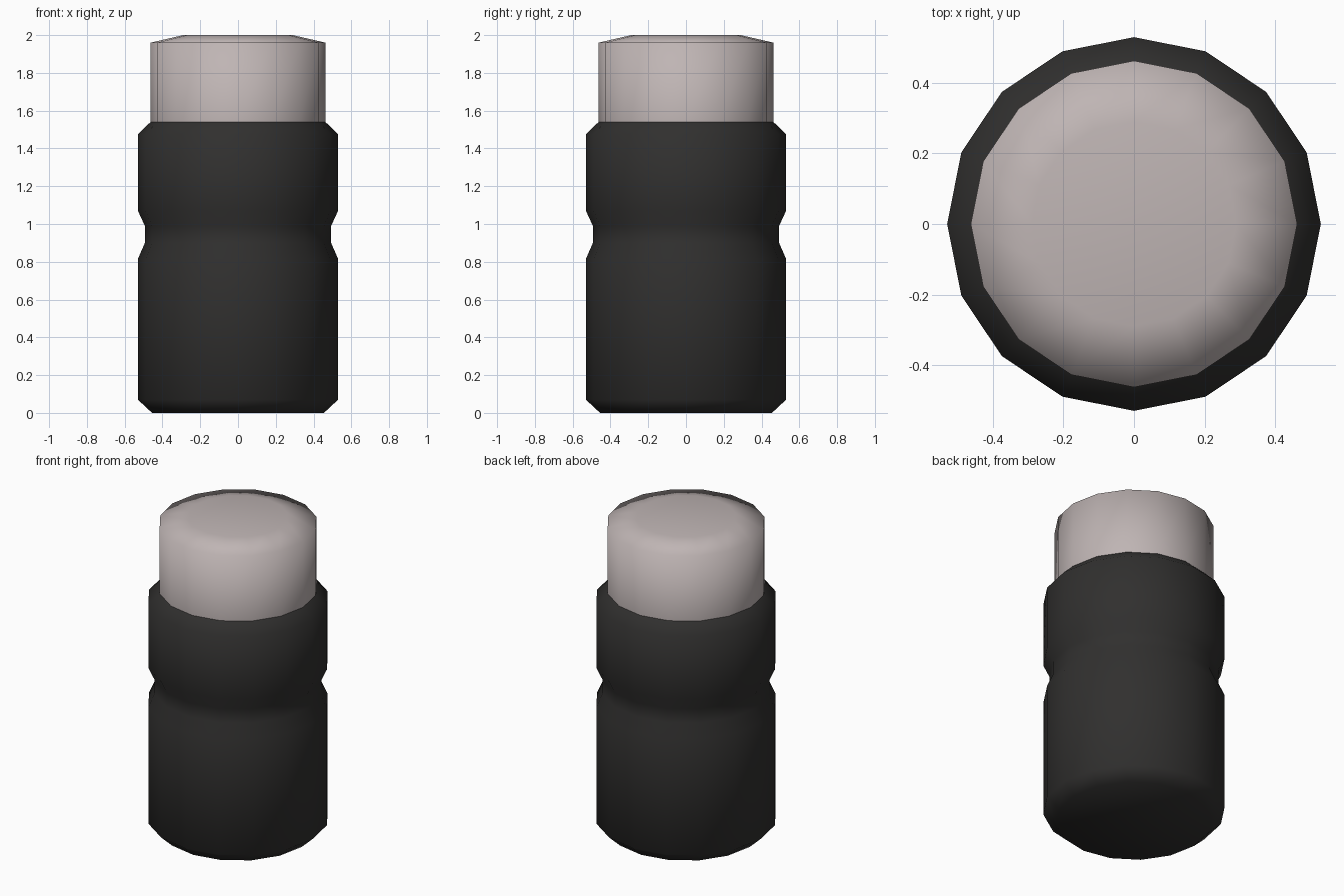
import bpy, bmesh
from math import cos, sin, tau

if "Cube" in bpy.data.objects:
    bpy.data.objects.remove(bpy.data.objects["Cube"])

SIDES = 16


def material(name, color):
    mat = bpy.data.materials.new(name)
    mat.diffuse_color = (*color, 1)
    mat.use_nodes = True
    mat.node_tree.nodes["Principled BSDF"].inputs["Base Color"].default_value = mat.diffuse_color
    return mat


def lathe(name, profile, mat, cap_bottom=False, cap_top=False):
    """Revolve (radius, z) points into a smooth-shaded 16-sided shell."""
    bm = bmesh.new()
    rings = [[bm.verts.new((r * cos(tau * i / SIDES), r * sin(tau * i / SIDES), z))
              for i in range(SIDES)] for r, z in profile]
    for low, high in zip(rings, rings[1:]):
        for i in range(SIDES):
            j = (i + 1) % SIDES
            bm.faces.new((low[i], low[j], high[j], high[i]))
    if cap_bottom:
        bm.faces.new(rings[0][::-1])
    if cap_top:
        bm.faces.new(rings[-1])
    for face in bm.faces:
        face.smooth = True
    mesh = bpy.data.meshes.new(name)
    bm.to_mesh(mesh)
    bm.free()
    mesh.materials.append(mat)
    obj = bpy.data.objects.new(name, mesh)
    bpy.context.collection.objects.link(obj)
    return obj


# Dark body with chamfered ends and a waist groove
lathe("bottle_body",
      [(0.455, 0), (0.53, 0.07), (0.53, 0.815), (0.493, 0.90),
       (0.493, 0.99), (0.53, 1.07), (0.53, 1.475), (0.463, 1.54)],
      material("dark_plastic", (0.03, 0.029, 0.028)), cap_bottom=True)

# Pale lid with a shallow bevelled top
lathe("lid",
      [(0.463, 1.54), (0.463, 1.96), (0.29, 2.0)],
      material("pale_metal", (0.52, 0.46, 0.455)), cap_top=True)
